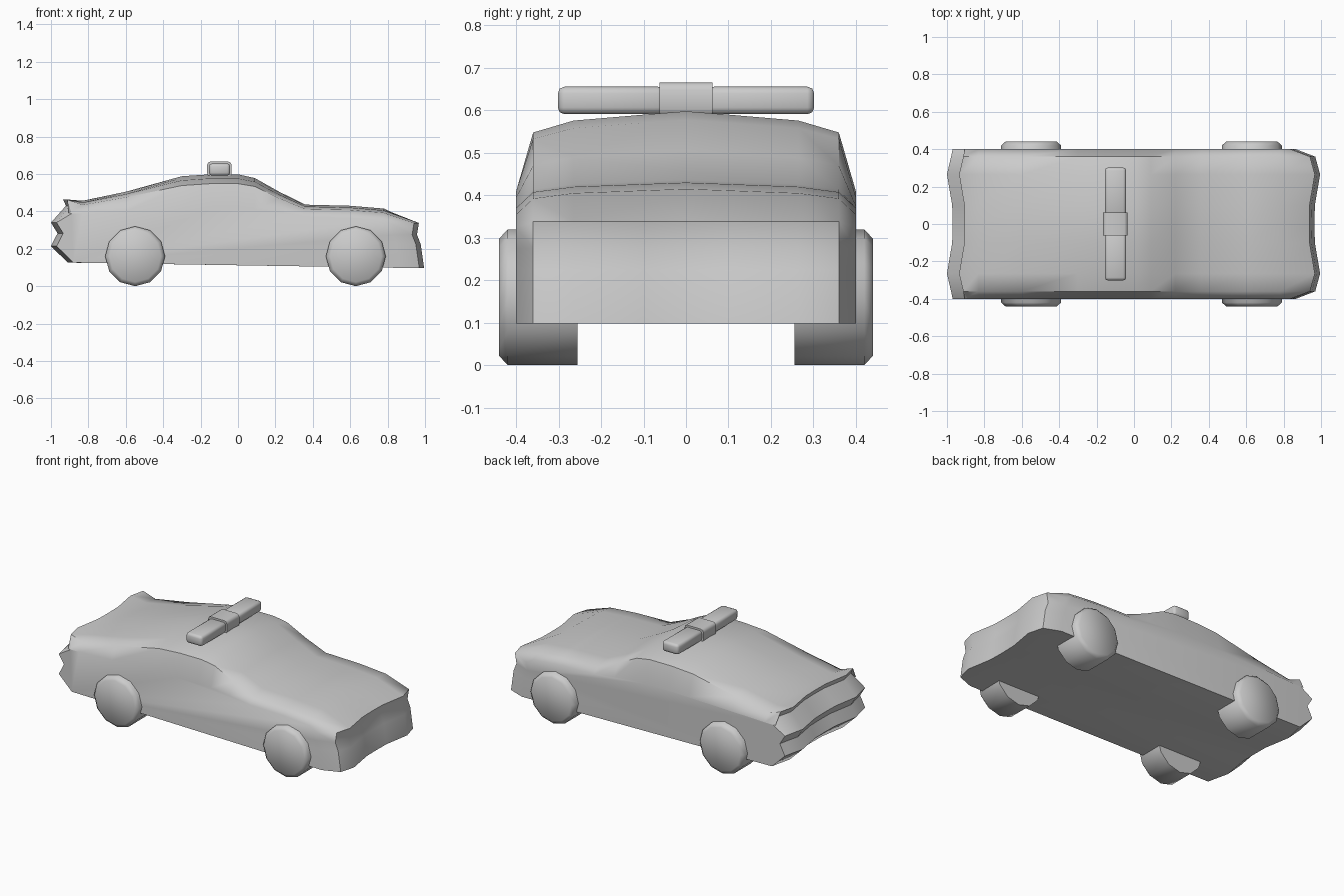
import bpy, bmesh, math

if "Cube" in bpy.data.objects:
    bpy.data.objects.remove(bpy.data.objects["Cube"])

paint = bpy.data.materials.new("plain grey")
paint.diffuse_color = (0.6, 0.6, 0.6, 1)
paint.use_nodes = True
paint.node_tree.nodes["Principled BSDF"].inputs["Base Color"].default_value = paint.diffuse_color


def add_object(name, bm, angle=50):
    bmesh.ops.recalc_face_normals(bm, faces=bm.faces[:])
    mesh = bpy.data.meshes.new(name)
    bm.to_mesh(mesh)
    bm.free()
    mesh.materials.append(paint)
    obj = bpy.data.objects.new(name, mesh)
    bpy.context.collection.objects.link(obj)
    bpy.ops.object.select_all(action='DESELECT')
    obj.select_set(True)
    bpy.context.view_layer.objects.active = obj
    bpy.ops.object.shade_smooth_by_angle(angle=math.radians(angle))
    return obj


# Top of the body, tail to nose: x, centre height, shoulder droop, height at the side
TOP = [(-0.83, 0.457, 0.45, 0.39), (-0.60, 0.505, 0.6, 0.40), (-0.30, 0.588, 1.0, 0.41),
       (-0.15, 0.598, 1.0, 0.41), (0.0, 0.598, 1.0, 0.41), (0.09, 0.578, 0.9, 0.41),
       (0.22, 0.505, 0.7, 0.395), (0.36, 0.436, 0.45, 0.375), (0.60, 0.430, 0.45, 0.37),
       (0.78, 0.415, 0.45, 0.355)]
# Wavy nose and tail: x, z
NOSE = [(0.967, 0.338), (0.957, 0.275), (0.977, 0.224), (0.995, 0.098)]
TAIL = [(-0.91, 0.126), (-1.0, 0.214), (-0.965, 0.283), (-1.0, 0.34),
        (-0.92, 0.43), (-0.935, 0.463)]
# Columns from centre to side: y, droop, nose inset, tail inset
COLUMNS = [(0.0, 0.0, 0.03, 0.03), (0.10, 0.008, 0.028, 0.028), (0.265, 0.022, 0.0, 0.0),
           (0.36, 0.05, 0.026, 0.022), (0.40, None, 0.13, 0.03)]


def body_loop(column):
    y, droop, nose_in, tail_in = column
    side = droop is None
    pts = [(x, side_z if side else z - droop * s) for x, z, s, side_z in TOP]
    pts += [(x - nose_in, min(z, 0.325) if side else z) for x, z in NOSE]
    pts += [(x + tail_in, min(z, 0.385 + 0.1 * (z - 0.4)) if side and z > 0.4 else z)
            for x, z in TAIL]
    return pts


# Body: one profile loop carried across the columns, closed at the sides
bm = bmesh.new()
loops = []
for sign, cols in ((-1, COLUMNS[:0:-1]), (1, COLUMNS)):
    for col in cols:
        loops.append([bm.verts.new((x, sign * col[0], z)) for x, z in body_loop(col)])
for a, b in zip(loops, loops[1:]):
    for i in range(len(a)):
        j = (i + 1) % len(a)
        bm.faces.new((a[i], a[j], b[j], b[i]))
bm.faces.new(loops[0])
bm.faces.new(loops[-1])
add_object("car_body", bm)


# Wheels: lathed twelve-sided drums with a chamfered outer rim
def wheel(name, cx, side):
    bm = bmesh.new()
    rings = []
    for y, r in ((0.255, 0.16), (0.42, 0.16), (0.44, 0.138)):
        rings.append([bm.verts.new((cx + r * math.sin(k * math.pi / 6), side * y,
                                    0.16 + r * math.cos(k * math.pi / 6)))
                      for k in range(12)])
    for a, b in zip(rings, rings[1:]):
        for i in range(12):
            j = (i + 1) % 12
            bm.faces.new((a[i], a[j], b[j], b[i]))
    bm.faces.new(rings[0])
    bm.faces.new(rings[-1])
    add_object(name, bm)


for label, cx in (("rear", -0.55), ("front", 0.63)):
    for side_name, side in (("right", -1), ("left", 1)):
        wheel(f"{label}_{side_name}_wheel", cx, side)


# Roof light bar: two rounded lamps and a taller centre box
def box(name, lo, hi, bevel, axes):
    bm = bmesh.new()
    bmesh.ops.create_cube(bm, size=1)
    for v in bm.verts:
        v.co = [lo[i] if v.co[i] < 0 else hi[i] for i in range(3)]
    edges = [e for e in bm.edges
             if max(range(3), key=lambda i: abs(e.verts[0].co[i] - e.verts[1].co[i])) in axes]
    bmesh.ops.bevel(bm, geom=edges, offset=bevel, segments=2, profile=0.5, affect='EDGES')
    add_object(name, bm)


box("right_lamp", (-0.155, -0.302, 0.591), (-0.042, -0.05, 0.656), 0.016, (0, 1, 2))
box("left_lamp", (-0.155, 0.05, 0.591), (-0.042, 0.302, 0.656), 0.016, (0, 1, 2))
box("light_bar_centre", (-0.165, -0.062, 0.585), (-0.034, 0.062, 0.666), 0.018, (1,))
